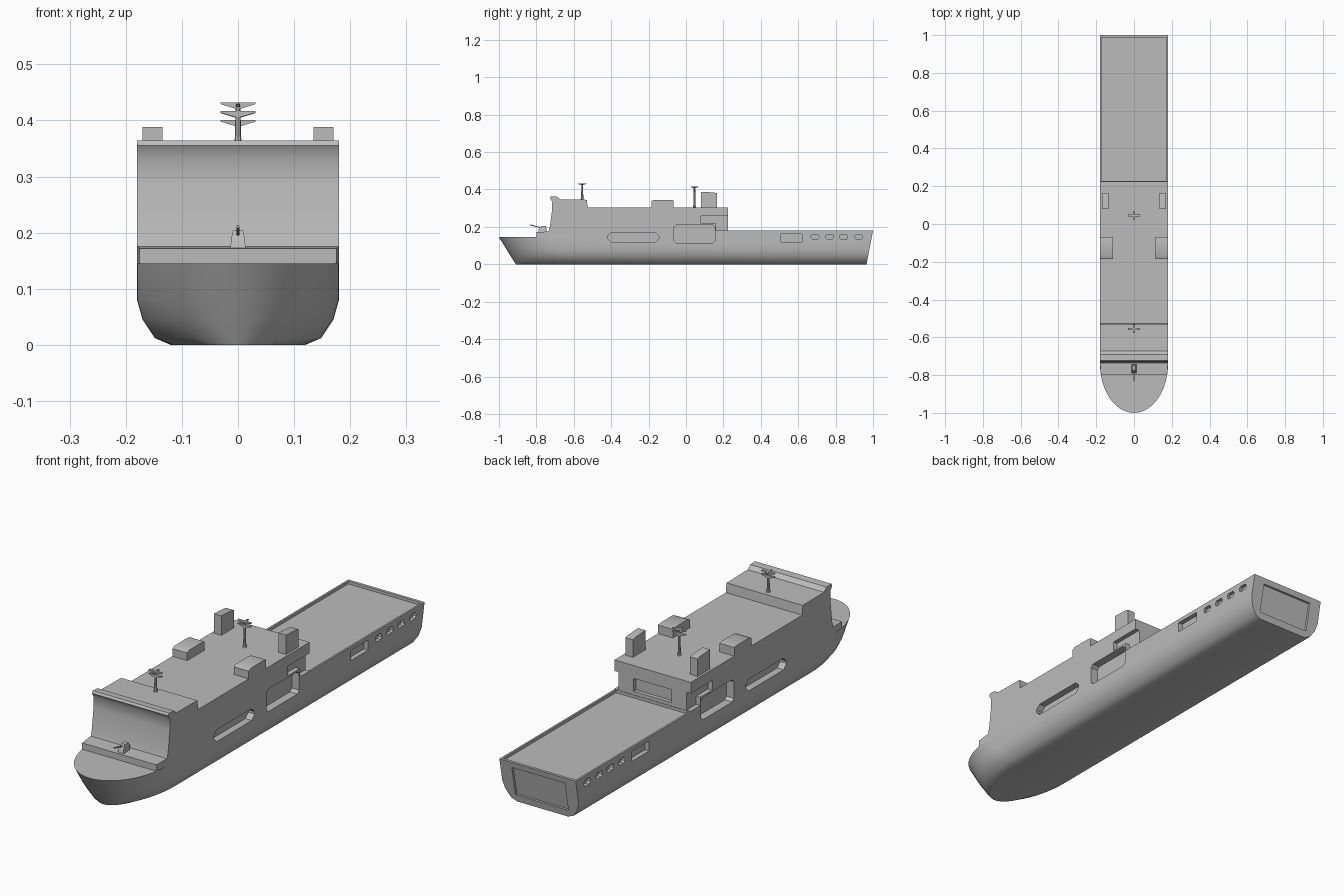
import bpy, bmesh, math

if "Cube" in bpy.data.objects:
    bpy.data.objects.remove(bpy.data.objects["Cube"])

grey = bpy.data.materials.new("ship grey")
grey.diffuse_color = (0.5, 0.5, 0.5, 1)
grey.use_nodes = True
grey.node_tree.nodes["Principled BSDF"].inputs["Base Color"].default_value = grey.diffuse_color


def finish(name, bm, angle=35):
    bmesh.ops.recalc_face_normals(bm, faces=bm.faces)
    me = bpy.data.meshes.new(name)
    bm.to_mesh(me)
    bm.free()
    ob = bpy.data.objects.new(name, me)
    bpy.context.collection.objects.link(ob)
    me.materials.append(grey)
    shade(ob, angle)
    return ob


def shade(ob, angle=35):
    bpy.ops.object.select_all(action='DESELECT')
    ob.select_set(True)
    bpy.context.view_layer.objects.active = ob
    bpy.ops.object.shade_smooth_by_angle(angle=math.radians(angle))


def skin(bm, loops):
    """Closed solid through a list of equal point loops."""
    rows = [[bm.verts.new(p) for p in lp] for lp in loops]
    n = len(rows[0])
    for a, b in zip(rows, rows[1:]):
        for i in range(n):
            j = (i + 1) % n
            bm.faces.new((a[i], a[j], b[j], b[i]))
    bm.faces.new(rows[0])
    bm.faces.new(rows[-1])


def side_prism(name, pts, x0, x1, mirror=False):
    """Side profile (y, z) pushed out from x0 to x1, on both sides if mirrored."""
    bm = bmesh.new()
    for s in ((1, -1) if mirror else (1,)):
        skin(bm, [[(s * x, y, z) for y, z in pts] for x in (x0, x1)])
    return finish(name, bm)


def rect(y0, y1, z0, z1, c=0.0):
    """Rectangle with optional cut corners."""
    if not c:
        return [(y0, z0), (y1, z0), (y1, z1), (y0, z1)]
    return [(y0 + c, z0), (y1 - c, z0), (y1, z0 + c), (y1, z1 - c),
            (y1 - c, z1), (y0 + c, z1), (y0, z1 - c), (y0, z0 + c)]


W, DECK = 0.18, 0.145


def stern_y(z):
    return 0.965 + 0.035 * z / 0.18


def half_width(y):
    u = min(1, max(0, (-0.74 - y) / 0.26))
    return W * math.sqrt(1 - u * u)


# Hull: level outlines with elliptical bow, raked stem and sloped transom
bm = bmesh.new()
levels = []
for z, hw in ((0, 0.12), (0.012, 0.148), (0.045, 0.17), (0.08, W), (DECK, W)):
    f = z / DECK
    tip, shoulder = -0.91 - 0.09 * f, -0.62 - 0.12 * f
    lp = [(hw, stern_y(z), z)]
    for i in range(29):
        t = math.pi * i / 28
        lp.append((hw * math.cos(t), shoulder + (tip - shoulder) * math.sin(t), z))
    lp.append((-hw, stern_y(z), z))
    levels.append(lp)
skin(bm, levels)
hull = finish("hull", bm)

# Superstructure and aft sides, one long side profile
profile = [(-0.80, DECK), (-0.80, 0.172), (-0.735, 0.175), (-0.728, 0.2),
           (-0.716, 0.29), (-0.715, 0.335), (-0.728, 0.355), (-0.722, 0.364),
           (-0.69, 0.362), (-0.672, 0.347), (-0.53, 0.345), (-0.526, 0.305),
           (0.225, 0.305), (0.225, 0.18), (1.0, 0.18), (stern_y(DECK), DECK),
           (-0.735, DECK)]
bm = bmesh.new()
skin(bm, [[(s * half_width(y), y, z) for y, z in profile] for s in (1, -1)])
upper = finish("superstructure", bm)

# Recess cutters
cutters = [
    side_prism("long_boat_bay", rect(-0.42, -0.145, 0.12, 0.17, 0.02), 0.15, 0.25, True),
    side_prism("large_boat_bay", rect(-0.065, 0.155, 0.115, 0.21, 0.012), 0.145, 0.25, True),
    side_prism("corner_notch", [(0.08, 0.217), (0.16, 0.217), (0.16, 0.182), (0.25, 0.182),
                                (0.25, 0.258), (0.08, 0.258)], 0.16, 0.25, True),
    side_prism("aft_bay", rect(0.505, 0.62, 0.12, 0.163), 0.16, 0.25, True),
    side_prism("hangar_door", rect(0.208, 0.3, 0.195, 0.25), -0.09, 0.09),
    side_prism("flight_deck_well", rect(0.227, 0.988, 0.168, 0.3), -0.172, 0.172),
    side_prism("stern_door", [(stern_y(z) + d, z) for z, d in
                              ((0.03, -0.01), (0.03, 0.05), (0.155, 0.05), (0.155, -0.01))],
               -0.125, 0.125),
]
for y in (0.69, 0.767, 0.843, 0.922):
    cutters.append(side_prism("port_window", rect(y - 0.021, y + 0.021, 0.134, 0.16, 0.007),
                              0.165, 0.25, True))
cut_list = {hull: ("long", "large", "aft_bay", "stern", "port"), upper: ("",)}
for body, keys in cut_list.items():
    bpy.context.view_layer.objects.active = body
    for c in cutters:
        if c.name.startswith(keys):
            m = body.modifiers.new("cut", 'BOOLEAN')
            m.operation, m.solver, m.object = 'DIFFERENCE', 'EXACT', c
            bpy.ops.object.modifier_apply(modifier=m.name)
    shade(body)
for c in cutters:
    bpy.data.objects.remove(c)

# Roof boxes and funnels
side_prism("roof_box", [(-0.185, 0.3), (-0.068, 0.3), (-0.068, 0.342), (-0.085, 0.345),
                        (-0.17, 0.345), (-0.185, 0.338)], 0.11, W, True)
side_prism("funnel", [(0.08, 0.3), (0.165, 0.3), (0.165, 0.38), (0.15, 0.384), (0.08, 0.388)],
           0.135, 0.17, True)


# Masts: tapered pole with wedge-shaped cross arms
def mast(name, y, z0, z1):
    bm = bmesh.new()
    skin(bm, [[(r * math.cos(a * math.pi / 4), y + r * math.sin(a * math.pi / 4), z)
               for a in range(8)]
              for z, r in ((z0, 0.009), (z0 + 0.02, 0.006), (z1, 0.004))])
    for top in (z1, z1 - 0.015):
        arm = [(-0.031, top), (0.031, top), (0.031, top - 0.003), (0.005, top - 0.011),
               (-0.005, top - 0.011), (-0.031, top - 0.003)]
        skin(bm, [[(x, y + d, z) for x, z in arm] for d in (-0.005, 0.005)])
    fore = [(-0.022, z1), (0.022, z1), (0.022, z1 - 0.003), (0, z1 - 0.01), (-0.022, z1 - 0.003)]
    skin(bm, [[(d, y + p, z) for p, z in fore] for d in (-0.004, 0.004)])
    return finish(name, bm)


mast("front_mast", -0.555, 0.34, 0.432)
mast("aft_mast", 0.045, 0.3, 0.416)

# Bow gun: tapered turret and raised barrel
bm = bmesh.new()
skin(bm, [[(sx * w, y, z) for sx, y in ((-1, y0), (1, y0), (1, y1), (-1, y1))]
          for z, w, y0, y1 in ((0.17, 0.014, -0.79, -0.745), (0.19, 0.012, -0.787, -0.745),
                               (0.204, 0.009, -0.775, -0.75))])
finish("gun_turret", bm)
bm = bmesh.new()
skin(bm, [[(0.003 * math.cos(a * math.pi / 3), y, z + 0.003 * math.sin(a * math.pi / 3))
           for a in range(6)] for y, z in ((-0.765, 0.193), (-0.835, 0.211))])
finish("gun_barrel", bm)
